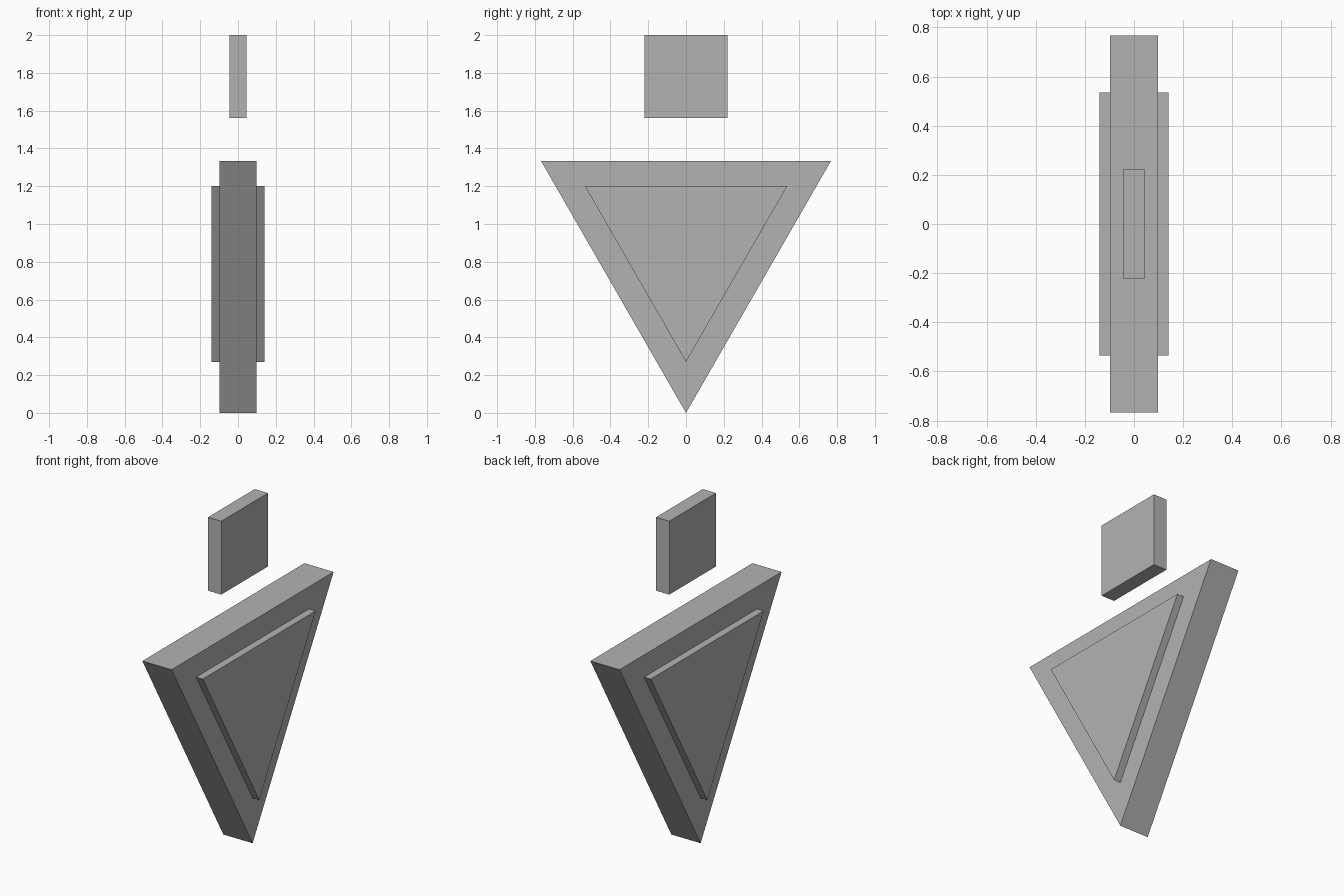
import bpy
import bmesh

cube = bpy.data.objects.get("Cube")
if cube:
    bpy.data.objects.remove(cube, do_unlink=True)

# One flat grey for every part
grey = bpy.data.materials.new("plain grey")
grey.use_nodes = True
colour = (0.45, 0.45, 0.45, 1.0)
grey.diffuse_color = colour
grey.node_tree.nodes["Principled BSDF"].inputs["Base Color"].default_value = colour


def prism(name, outline, half_width):
    """Extrude a (y, z) outline symmetrically along x."""
    bm = bmesh.new()
    face = bm.faces.new([bm.verts.new((-half_width, y, z)) for y, z in outline])
    extruded = bmesh.ops.extrude_face_region(bm, geom=[face])["geom"]
    verts = [v for v in extruded if isinstance(v, bmesh.types.BMVert)]
    bmesh.ops.translate(bm, verts=verts, vec=(2 * half_width, 0, 0))
    bmesh.ops.recalc_face_normals(bm, faces=bm.faces)
    mesh = bpy.data.meshes.new(name)
    bm.to_mesh(mesh)
    bm.free()
    mesh.materials.append(grey)
    obj = bpy.data.objects.new(name, mesh)
    bpy.context.collection.objects.link(obj)
    return obj


def triangle(half_length, bottom, top):
    """Downward-pointing triangle outline."""
    return [(0, bottom), (half_length, top), (-half_length, top)]


# Large triangular slab, standing on its tip
prism("triangle_body", triangle(0.767, 0.0, 1.333), 0.097)

# Smaller triangle passing through it, raised on both sides
prism("raised_triangle", triangle(0.535, 0.27, 1.2), 0.141)

# Square block floating above
prism("floating_block",
      [(-0.221, 1.56), (0.221, 1.56), (0.221, 2.0), (-0.221, 2.0)], 0.044)
